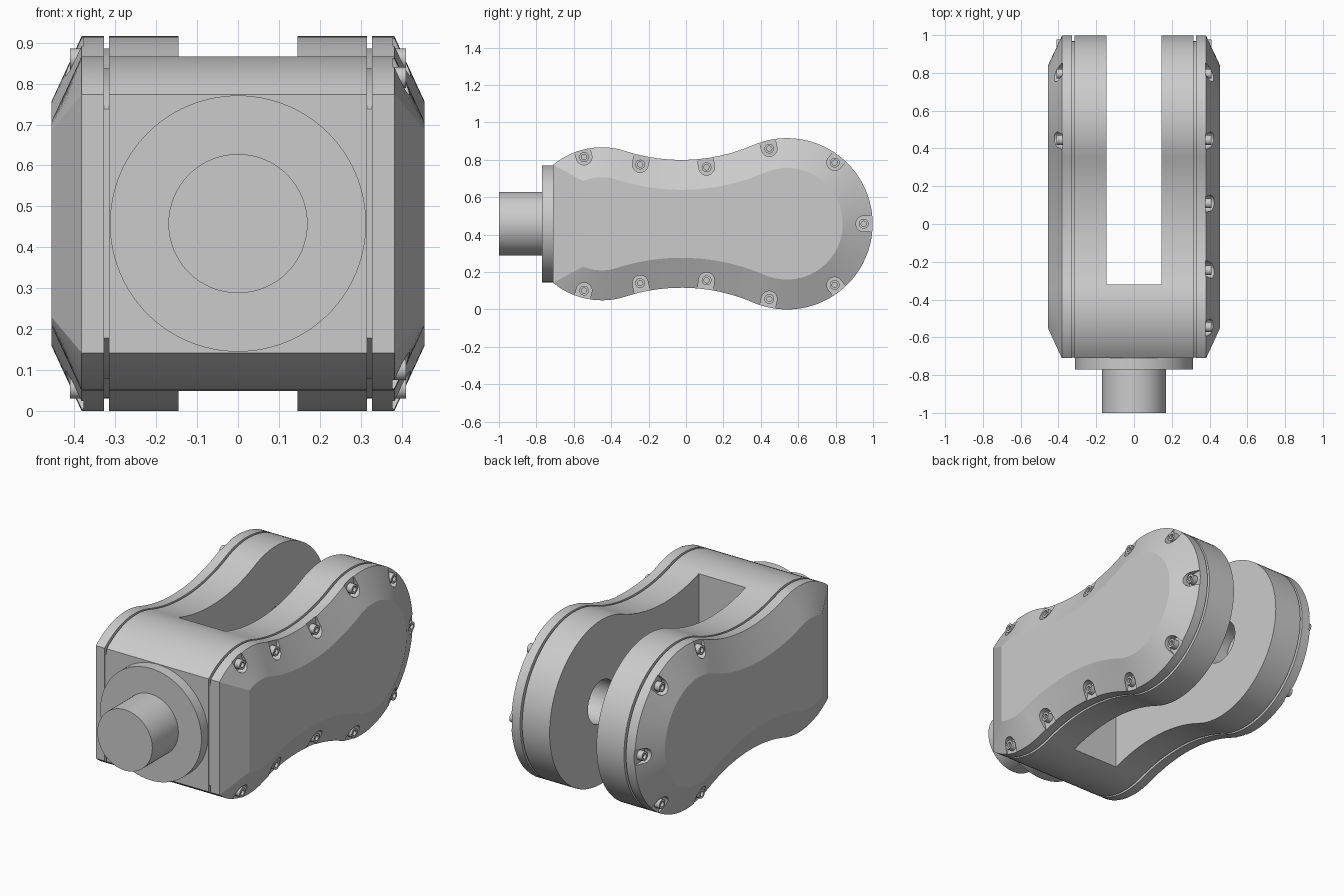
import bpy, bmesh
from math import sin, cos, pi, atan2, acos, sqrt
from mathutils import Vector, Matrix

if "Cube" in bpy.data.objects:
    bpy.data.objects.remove(bpy.data.objects["Cube"])

ZC = 0.458                      # height of the long axis
FRONT = -0.71                   # flat front face
C1, R1 = Vector((-0.45, 0)), 0.409
C2, R2 = Vector((0.54, 0)), 0.458
RW = 0.97                       # concave waist arc, tangent to both lobes
D = C2.x - C1.x
A = ((R1 + RW) ** 2 - (R2 + RW) ** 2 + D * D) / (2 * D)
W = Vector((C1.x + A, sqrt((R1 + RW) ** 2 - A * A)))


def arc(c, r, a, b, n):
    return [(c.x + r * cos(a + (b - a) * i / n), c.y + r * sin(a + (b - a) * i / n))
            for i in range(n + 1)]


def outline(inset, front):
    """Closed peanut outline in (y, z - ZC), same point count for any inset."""
    t1 = atan2(W.y, W.x - C1.x)
    t2 = atan2(W.y, W.x - C2.x)
    r1 = R1 - inset
    up = arc(C1, r1, acos((front - C1.x) / r1), t1, 14)
    up += arc(W, RW + inset, t1 - pi, t2 - pi, 20)[1:]
    up += arc(C2, R2 - inset, t2, 0, 28)[1:]
    return up + [(y, -z) for y, z in reversed(up[:-1])]


def finish(name, bm):
    bmesh.ops.recalc_face_normals(bm, faces=bm.faces)
    me = bpy.data.meshes.new(name)
    bm.to_mesh(me)
    bm.free()
    ob = bpy.data.objects.new(name, me)
    bpy.context.collection.objects.link(ob)
    return ob


def loft(bm, sections):
    """Skin (x, outline) sections along x and cap both ends."""
    rings = [[bm.verts.new((x, y, z + ZC)) for y, z in pts] for x, pts in sections]
    for a, b in zip(rings, rings[1:]):
        n = len(a)
        for i in range(n):
            bm.faces.new((a[i], a[(i + 1) % n], b[(i + 1) % n], b[i]))
    bm.faces.new(rings[0])
    bm.faces.new(rings[-1])


def lofted(name, sections):
    bm = bmesh.new()
    loft(bm, sections)
    return finish(name, bm)


def cylinder(name, radius, a, b, axis, centre=(0, 0, ZC), seg=64):
    bm = bmesh.new()
    rot = Matrix.Rotation(pi / 2, 4, 'Y' if axis == 'X' else 'X')
    mid = Vector(centre)
    mid['XYZ'.index(axis)] = (a + b) / 2
    bmesh.ops.create_cone(bm, cap_ends=True, segments=seg, radius1=radius, radius2=radius,
                          depth=abs(b - a), matrix=Matrix.Translation(mid) @ rot)
    return finish(name, bm)


def cut(ob, cutter):
    cutter.hide_render = True
    m = ob.modifiers.new("cut", 'BOOLEAN')
    m.operation, m.solver, m.object = 'DIFFERENCE', 'EXACT', cutter
    bpy.context.view_layer.objects.active = ob
    bpy.ops.object.modifier_apply(modifier=m.name)
    bpy.data.objects.remove(cutter)


# Forked body with slot and pivot sockets
body = lofted("fork_body", [(-0.315, outline(0, FRONT)), (0.315, outline(0, FRONT))])
bm = bmesh.new()
bmesh.ops.create_cube(bm, size=1, matrix=Matrix.Translation((0, 0.44, ZC))
                      @ Matrix.Diagonal((0.29, 1.52, 1.4, 1)))
cut(body, finish("slot_cutter", bm))
cut(body, cylinder("pivot_cutter", 0.12, -0.29, 0.29, 'X', (0, C2.x, ZC), 48))

# Front flange and shaft
cylinder("front_flange", 0.313, -0.77, FRONT + 0.01, 'Y', seg=96)
cylinder("front_shaft", 0.17, -1.0, -0.76, 'Y')

# Screw positions on the upper half: (y, z - ZC), arc centre, +1 lobe / -1 waist
rear = [((0.95, 0.0), C2, 1), ((0.795, 0.327), C2, 1), ((0.445, 0.402), C2, 1)]
fore = [((0.11, 0.302), W, -1), ((-0.245, 0.317), W, -1), ((-0.545, 0.357), C1, 1)]

for s, side, screws in ((1, "right", rear + fore), (-1, "left", rear)):
    # Recessed seam between body and cover
    seam = outline(0.03, FRONT + 0.004)
    lofted(side + "_seam", [(s * 0.314, seam), (s * 0.33, seam)])
    # Chamfered side cover
    edge = outline(0, FRONT)
    cover = lofted(side + "_cover", [(s * 0.328, edge), (s * 0.382, edge),
                                     (s * 0.456, outline(0.16, FRONT + 0.16))])
    pockets, heads = bmesh.new(), bmesh.new()
    for p, c, sign in screws:
        out = (Vector(p) - c).normalized() * sign
        for m in ((1, -1) if p[1] else (1,)):
            q, o = Vector((p[0], p[1] * m)), Vector((out.x, out.y * m))
            # U-shaped pocket open to the rim
            a = atan2(o.y, o.x)
            u = arc(q, 0.042, a + pi / 2, a + 3 * pi / 2, 16)
            u += [tuple(Vector(u[-1]) + o * 0.1), tuple(Vector(u[0]) + o * 0.1)]
            loft(pockets, [(s * 0.378, u), (s * 0.5, u)])
            # Socket screw head: outer wall, rim, hexagonal-style recess
            ring = lambda r: arc(q, r, 0, 2 * pi, 18)[:-1]
            loft(heads, [(s * 0.37, ring(0.026)), (s * 0.41, ring(0.026)),
                         (s * 0.41, ring(0.014)), (s * 0.395, ring(0.014))])
    cut(cover, finish("pocket_cutter", pockets))
    finish(side + "_screws", heads)

# Smooth curved walls, keep crisp edges
for ob in bpy.context.scene.objects:
    ob.data.polygons.foreach_set("use_smooth", [True] * len(ob.data.polygons))
    ob.data.set_sharp_from_angle(angle=0.38)
    ob.data.update()
